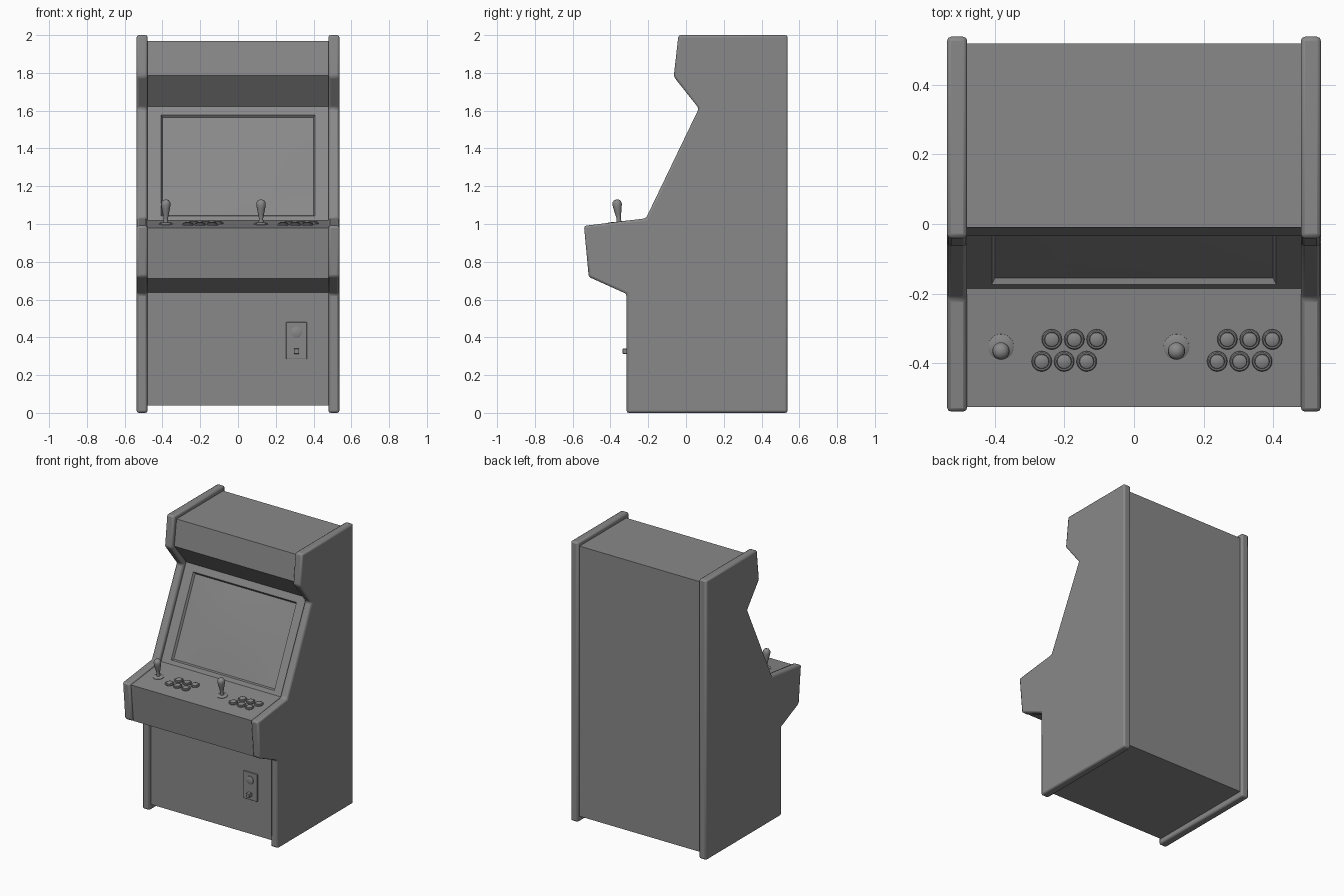
import bpy, bmesh, math
from mathutils import Matrix, Vector

cube = bpy.data.objects.get("Cube")
if cube:
    bpy.data.objects.remove(cube, do_unlink=True)

grey = bpy.data.materials.new("plain grey")
grey.use_nodes = True
grey.diffuse_color = (0.25, 0.25, 0.25, 1)
grey.node_tree.nodes["Principled BSDF"].inputs["Base Color"].default_value = (0.25, 0.25, 0.25, 1)


def finish(bm, name, matrix=Matrix(), bevel=0, smooth=True):
    bmesh.ops.recalc_face_normals(bm, faces=bm.faces)
    mesh = bpy.data.meshes.new(name)
    bm.to_mesh(mesh)
    bm.free()
    mesh.materials.append(grey)
    ob = bpy.data.objects.new(name, mesh)
    bpy.context.collection.objects.link(ob)
    ob.matrix_world = matrix
    if bevel:
        mod = ob.modifiers.new("rounded edges", "BEVEL")
        mod.width, mod.segments, mod.limit_method = bevel, 2, "ANGLE"
        mod.angle_limit = math.radians(15)
    if smooth:
        bpy.ops.object.select_all(action="DESELECT")
        ob.select_set(True)
        bpy.context.view_layer.objects.active = ob
        bpy.ops.object.shade_smooth_by_angle(angle=math.radians(40))
    return ob


def prism(outline, x0, x1):
    """Side outline of (y, z) points stretched from x0 to x1."""
    bm = bmesh.new()
    face = bm.faces.new([bm.verts.new((x0, y, z)) for y, z in outline])
    ext = bmesh.ops.extrude_face_region(bm, geom=[face])
    verts = [v for v in ext["geom"] if isinstance(v, bmesh.types.BMVert)]
    bmesh.ops.translate(bm, verts=verts, vec=(x1 - x0, 0, 0))
    bmesh.ops.recalc_face_normals(bm, faces=bm.faces)
    return bm


def lathe(name, profile, matrix, steps=24):
    bm = bmesh.new()
    vs = [bm.verts.new((r, 0, z)) for r, z in profile]
    es = [bm.edges.new(pair) for pair in zip(vs, vs[1:])]
    bmesh.ops.spin(bm, geom=vs + es, cent=(0, 0, 0), axis=(0, 0, 1),
                   angle=math.tau, steps=steps)
    bmesh.ops.remove_doubles(bm, verts=bm.verts, dist=1e-5)
    return finish(bm, name, matrix)


def box(name, lo, hi, bevel=0):
    bm = bmesh.new()
    lo, hi = Vector(lo), Vector(hi)
    bmesh.ops.create_cube(bm, size=1, matrix=Matrix.Translation((lo + hi) / 2)
                          @ Matrix.Diagonal((*(hi - lo), 1)))
    return finish(bm, name, bevel=bevel)


# Side panels
side = [(0.538, 0), (0.538, 2), (-0.04, 2), (-0.065, 1.78), (0.068, 1.612),
        (-0.212, 1.03), (-0.54, 0.99), (-0.515, 0.72), (-0.315, 0.63), (-0.315, 0)]
for name, s in (("left", 1), ("right", -1)):
    finish(prism(side, s * 0.479, s * 0.537), name + "_side_panel", bevel=0.012)

# Cabinet body with a sunken screen opening in the sloped face
deck_back, deck_front = Vector((0, -0.185, 1.018)), Vector((0, -0.525, 0.98))
slope_top = Vector((0, 0.098, 1.622))
body = [(0.518, 0.038), (0.518, 1.97), (-0.01, 1.97), (-0.035, 1.785), slope_top.yz,
        deck_back.yz, deck_front.yz, (-0.497, 0.712), (-0.297, 0.637), (-0.297, 0.038)]
bm = prism(body, -0.48, 0.48)
up = (slope_top - deck_back).normalized()
out = Vector((1, 0, 0)).cross(up)
bezel = max(bm.faces, key=lambda f: f.normal.dot(out))
bmesh.ops.inset_region(bm, faces=[bezel], thickness=0.02)
v_lo, v_hi, half = 0.028, 0.618, 0.408
mid = (v_lo + v_hi) / 2
for v in bezel.verts:
    along = v_hi if (v.co - deck_back).dot(up) > mid else v_lo
    v.co = deck_back + up * along + Vector((math.copysign(half, v.co.x), 0, 0))
bmesh.ops.inset_region(bm, faces=[bezel], thickness=0.013, depth=-0.016)
finish(bm, "cabinet_body", smooth=False)

# Gently domed screen
bm = bmesh.new()
bmesh.ops.create_grid(bm, x_segments=16, y_segments=12, size=1)
for v in bm.verts:
    a, b = v.co.x, v.co.y
    v.co = (a * (half - 0.013), b * ((v_hi - v_lo) / 2 - 0.013),
            0.001 + 0.008 * (1 - a * a) * (1 - b * b))
frame = Matrix((Vector((1, 0, 0)), up, out)).transposed().to_4x4()
finish(bm, "screen_glass",
       Matrix.Translation(deck_back + up * mid - out * 0.016) @ frame)

# Controls stand square to the tilted deck
tilt = math.atan2(deck_back.z - deck_front.z, deck_back.y - deck_front.y)


def on_deck(x, y):
    p = deck_front.lerp(deck_back, (y - deck_front.y) / (deck_back.y - deck_front.y))
    return Matrix.Translation((x, y, p.z)) @ Matrix.Rotation(tilt, 4, "X")


stick = [(0.037, 0), (0.037, 0.003), (0.03, 0.007), (0.013, 0.009), (0.011, 0.03),
         (0.015, 0.05), (0.022, 0.085), (0.025, 0.105), (0.023, 0.118),
         (0.015, 0.128), (0, 0.132)]
button = [(0.029, 0), (0.029, 0.006), (0.026, 0.009), (0.022, 0.009), (0.021, 0.006),
          (0.02, 0.012), (0.017, 0.014), (0, 0.015)]
for player, x in enumerate((-0.382, 0.122), 1):
    lathe(f"joystick_{player}", stick, on_deck(x, -0.353))
    for row, (dx, y) in enumerate(((0.146, -0.331), (0.117, -0.394))):
        for col in range(3):
            lathe(f"button_{player}_{row}_{col}", button,
                  on_deck(x + dx + col * 0.0645, y))

# Coin plate with a round lock and a return button
box("coin_plate", (0.255, -0.306, 0.285), (0.365, -0.29, 0.48), bevel=0.002)
lathe("coin_lock", [(0.028, 0), (0.028, 0.005), (0.024, 0.007), (0, 0.007)],
      Matrix.Translation((0.31, -0.306, 0.427)) @ Matrix.Rotation(math.pi / 2, 4, "X"))
box("coin_return", (0.296, -0.335, 0.313), (0.324, -0.3, 0.34), bevel=0.002)
